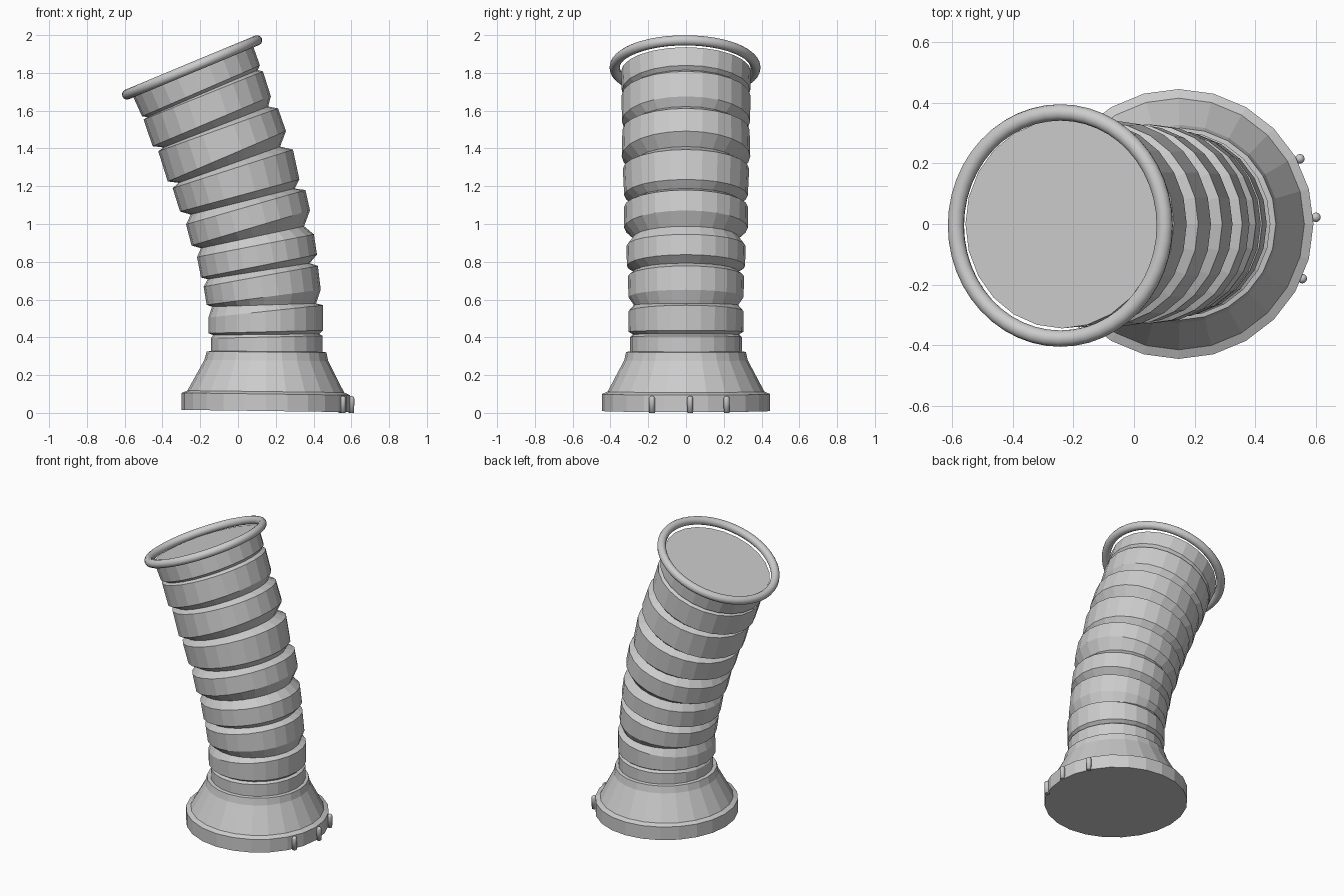
import bpy, bmesh, math
from mathutils import Vector, Matrix

if "Cube" in bpy.data.objects:
    bpy.data.objects.remove(bpy.data.objects["Cube"])

SIDES = 24


def add_object(name, bm):
    bmesh.ops.recalc_face_normals(bm, faces=bm.faces)
    mesh = bpy.data.meshes.new(name)
    bm.to_mesh(mesh)
    bm.free()
    obj = bpy.data.objects.new(name, mesh)
    bpy.context.collection.objects.link(obj)
    return obj


def loft(name, loops):
    """Capped tube through tilted circles, each (left x, left z, right x, right z)."""
    bm = bmesh.new()
    rows = []
    for lx, lz, rx, rz in loops:
        left, right = Vector((lx, 0, lz)), Vector((rx, 0, rz))
        centre, u = (left + right) / 2, (right - left) / 2
        v = Vector((0, u.length, 0))
        angles = [2 * math.pi * i / SIDES for i in range(SIDES)]
        rows.append([bm.verts.new(centre + u * math.cos(a) + v * math.sin(a)) for a in angles])
    for a, b in zip(rows, rows[1:]):
        for i in range(SIDES):
            j = (i + 1) % SIDES
            bm.faces.new((a[i], a[j], b[j], b[i]))
    bm.faces.new(rows[0])
    bm.faces.new(rows[-1])
    return add_object(name, bm)


# Flared base: foot band, cone and small upper collar
loft("base", [
    (-0.298, 0.016, 0.592, 0.004), (-0.298, 0.106, 0.592, 0.094),
    (-0.268, 0.118, 0.562, 0.108), (-0.178, 0.280, 0.477, 0.275),
    (-0.166, 0.325, 0.468, 0.320), (-0.140, 0.328, 0.445, 0.324),
])

# Leaning corrugated hose: ridges (lower edge, upper edge) and the grooves between
ridges = [
    ((-0.157, 0.422, 0.450, 0.437), (-0.157, 0.505, 0.450, 0.570)),
    ((-0.166, 0.572, 0.438, 0.652), (-0.182, 0.668, 0.423, 0.778)),
    ((-0.196, 0.717, 0.418, 0.838), (-0.217, 0.825, 0.402, 0.945)),
    ((-0.246, 0.886, 0.381, 1.072), (-0.275, 0.998, 0.357, 1.180)),
    ((-0.307, 1.066, 0.325, 1.236), (-0.346, 1.190, 0.291, 1.394)),
    ((-0.372, 1.225, 0.254, 1.492), (-0.422, 1.385, 0.212, 1.612)),
    ((-0.452, 1.412, 0.174, 1.676), (-0.500, 1.553, 0.132, 1.808)),
    ((-0.508, 1.570, 0.116, 1.840), (-0.556, 1.676, 0.082, 1.936)),
]
grooves = [
    (-0.132, 0.412, 0.430, 0.418), (-0.138, 0.562, 0.414, 0.580),
    (-0.160, 0.708, 0.380, 0.793), (-0.196, 0.872, 0.350, 0.988),
    (-0.250, 1.050, 0.300, 1.188), (-0.314, 1.218, 0.223, 1.410),
    (-0.394, 1.405, 0.160, 1.622), (-0.480, 1.566, 0.104, 1.815),
]
loops = [(-0.143, 0.320, 0.448, 0.320), (-0.143, 0.395, 0.448, 0.408)]
for groove, (lower, upper) in zip(grooves, ridges):
    loops += [groove, lower, upper]
loft("hose", loops)

# Round rim around the open end
bm = bmesh.new()
tilt = Matrix.Translation((-0.243, -0.005, 1.829)) @ Matrix.Rotation(math.radians(-22.6), 4, 'Y')
N, M, MAJOR, MINOR = 48, 12, 0.373, 0.027
grid = []
for i in range(N):
    a = 2 * math.pi * i / N
    row = []
    for j in range(M):
        b = 2 * math.pi * j / M
        r = MAJOR + MINOR * math.cos(b)
        row.append(bm.verts.new(tilt @ Vector((r * math.cos(a), r * math.sin(a), MINOR * math.sin(b)))))
    grid.append(row)
for i in range(N):
    for j in range(M):
        k, l = (i + 1) % N, (j + 1) % M
        bm.faces.new((grid[i][j], grid[k][j], grid[k][l], grid[i][l]))
rim = add_object("rim", bm)
for p in rim.data.polygons:
    p.use_smooth = True

# Three round-topped pegs on the side of the foot
for n, (x, y) in enumerate([(0.555, -0.18), (0.600, 0.022), (0.547, 0.215)]):
    bm = bmesh.new()
    bmesh.ops.create_uvsphere(bm, u_segments=12, v_segments=8, radius=0.016)
    for v in bm.verts:
        v.co.z = v.co.z + 0.074 if v.co.z > -0.001 else 0.0
        v.co += Vector((x, y, 0))
    peg = add_object(f"peg_{n + 1}", bm)
    for p in peg.data.polygons:
        p.use_smooth = True
